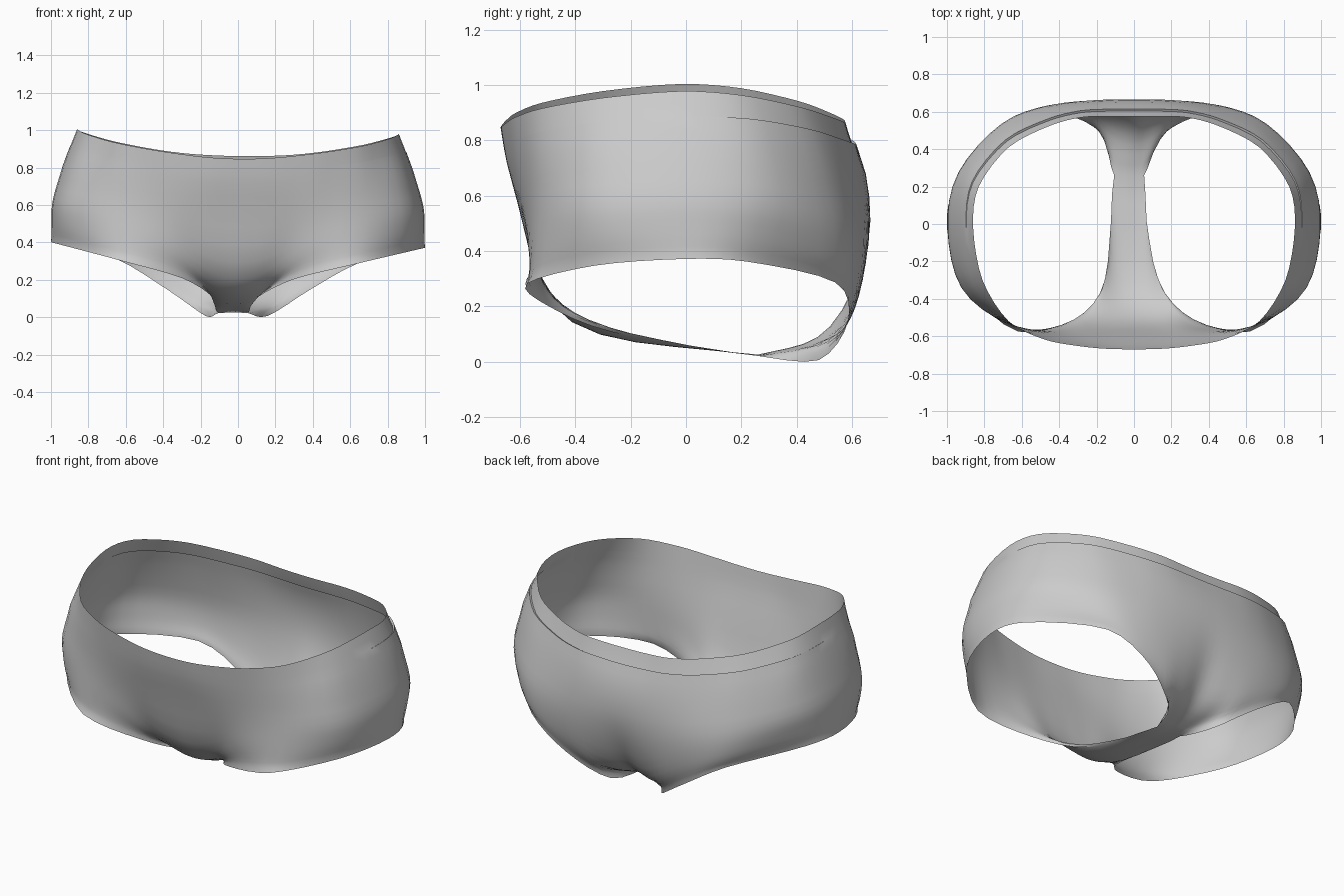
import bpy, bmesh
from mathutils import Vector as V

if "Cube" in bpy.data.objects:
    bpy.data.objects.remove(bpy.data.objects["Cube"])

SUB = 4  # columns between two control points

# Control rows of the half garment, running front centre -> side -> back centre
RIM = [(0, -.67, .84), (.15, -.667, .845), (.3, -.652, .86), (.48, -.617, .885),
       (.67, -.52, .92), (.81, -.3, .96), (.86, -.02, .985), (.83, .2, .97),
       (.67, .41, .925), (.45, .525, .885), (.28, .57, .865), (.13, .575, .857), (0, .575, .855)]
LOW = [(0, -.43, .125), (.1, -.43, .14), (.21, -.49, .23), (.38, -.565, .36),
       (.67, -.545, .43), (.93, -.34, .48), (1, -.02, .5), (.95, .25, .48),
       (.69, .55, .39), (.45, .625, .3), (.25, .61, .17), (.11, .55, .1), (0, .52, .115)]
LEG = [(0, .26, .02), (.08, .26, .015), (.12, -.26, .1), (.3, -.5, .2),
       (.62, -.575, .285), (.9, -.33, .355), (1, -.02, .38), (.94, .22, .37),
       (.64, .54, .29), (.38, .585, .14), (.165, .48, 0), (.08, .26, .015), (0, .26, .02)]
MID_X = [0, .14, .28, .46, .7, .93, 1, .95, .72, .48, .3, .14, 0]


def mid_point(i, x):
    # widest ring of the hips: flat oval, fuller at the back
    b, n = (-.605, 3) if i < 6 else (.675, 2.45)
    y = b * max(0, 1 - x ** n) ** (1 / n)
    if i == 6:
        y = -.02
    base = .56 if i < 6 else .5
    return (x * .985, y, base + (.65 - base) * x * x)


def spline(a, b, c, d, t, k=.5):
    m, n = (c - a) * k, (d - b) * k
    t2, t3 = t * t, t * t * t
    return b * (2*t3 - 3*t2 + 1) + m * (t3 - 2*t2 + t) + c * (3*t2 - 2*t3) + n * (t3 - t2)


def resample(row):
    # smooth row; ghost points mirrored in x keep the centre seam smooth
    p = [V(q) for q in row]
    flip = lambda q: V((-q.x, q.y, q.z))
    p = [flip(p[1])] + p + [flip(p[-2])]
    out = [spline(*p[i:i + 4], j / SUB, .46) for i in range(len(row) - 1) for j in range(SUB)]
    return out + [p[-2]]


def smooth(t):
    t = min(1, max(0, t))
    return t * t * (3 - 2 * t)


rows = [resample(r) for r in (RIM, [mid_point(i, x) for i, x in enumerate(MID_X)], LOW, LEG)]

# Crotch seam: front and back halves share the same straight edge
for j in range(SUB + 1):
    seam = V(LEG[0]).lerp(V(LEG[1]), j / SUB)
    rows[3][j] = seam
    rows[3][-1 - j] = seam.copy()

# Columns from waist to leg opening, with the waistband fold at the back
STEPS = [(0, t) for t in (0, .12, .24, .242, .36, .52, .75)]
STEPS += [(s, t / 5) for s in (1, 2) for t in range(5)] + [(2, 1)]
columns = []
for quad in zip(*rows):
    drop = quad[1] - quad[0]
    start = (1.5 * drop - .25 * (quad[2] - quad[0])).lerp(drop, smooth(quad[0].y / .5))
    p = [quad[1] - 2 * start, *quad, 2 * quad[3] - quad[2]]
    col = []
    for s, t in STEPS:
        q = spline(*p[s:s + 4], t)
        if s == 0 and t > .24:
            w = smooth((q.y + .1) / .6) * smooth((.8 - t) / .5)
            out = V((q.x, q.y * 1.4, 0)).normalized()
            q = q + out * .011 * w + V((0, 0, .008 * w * (t < .3)))
        col.append(q)
    columns.append(col)

bm = bmesh.new()
body = []
for side in (1, -1):
    grid = [[bm.verts.new((q.x * side, q.y, q.z)) for q in col] for col in columns]
    body += [v for col in grid for v in col[6:-1]]
    for a, b in zip(grid, grid[1:]):
        for k in range(len(STEPS) - 1):
            bm.faces.new((a[k], a[k + 1], b[k + 1], b[k]))
bmesh.ops.remove_doubles(bm, verts=bm.verts, dist=.0005)
bmesh.ops.recalc_face_normals(bm, faces=bm.faces)

# Relax the cloth between the hips and the leg openings
body = [v for v in body if v.is_valid and not v.is_boundary]
for _ in range(4):
    bmesh.ops.smooth_vert(bm, verts=body, factor=.5, use_axis_x=True, use_axis_y=True, use_axis_z=True)

# Slight sideways pull of the crotch and tilt of the waist
for v in bm.verts:
    x, y, z = v.co
    v.co.x -= .035 * max(0, 1 - z / .25) * max(0, 1 - (y / .55) ** 2)
    v.co.z -= .015 * x * smooth(z / .3)
low = min(v.co.z for v in bm.verts)
for v in bm.verts:
    v.co.z -= low

mesh = bpy.data.meshes.new("briefs")
bm.to_mesh(mesh)
bm.free()
briefs = bpy.data.objects.new("briefs", mesh)
bpy.context.collection.objects.link(briefs)
bpy.context.view_layer.objects.active = briefs
briefs.select_set(True)
bpy.ops.object.shade_smooth_by_angle(angle=.7)
